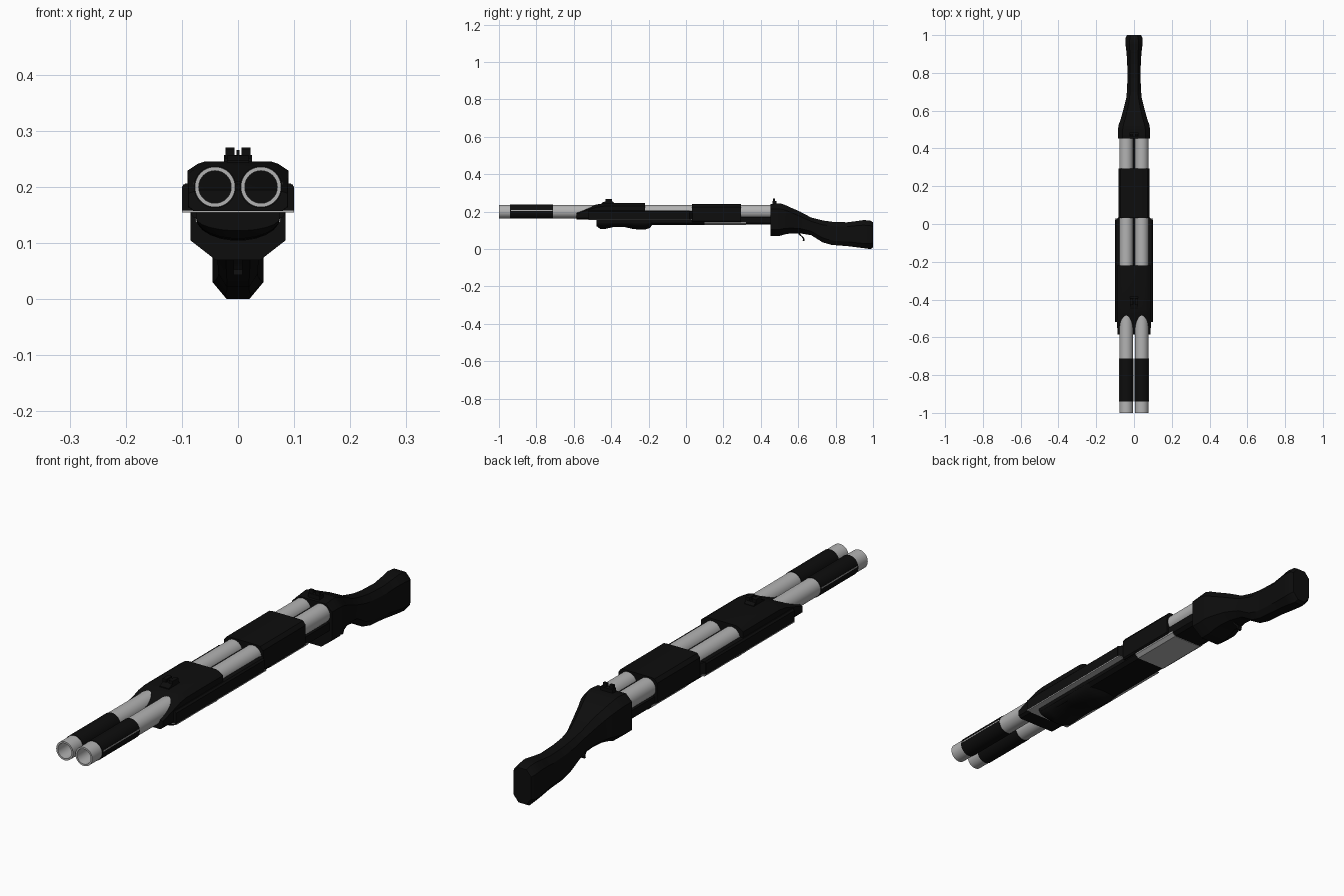
import bpy, bmesh, math


def material(name, v):
    m = bpy.data.materials.new(name)
    m.diffuse_color = (v, v, v, 1)
    return m


BLACK = material("matte black", 0.004)
STEEL = material("light steel", 0.45)


def finish(name, bm, mat, angle=35):
    bmesh.ops.recalc_face_normals(bm, faces=bm.faces)
    me = bpy.data.meshes.new(name)
    bm.to_mesh(me)
    bm.free()
    ob = bpy.data.objects.new(name, me)
    bpy.context.collection.objects.link(ob)
    me.materials.append(mat)
    bpy.ops.object.select_all(action='DESELECT')
    ob.select_set(True)
    bpy.context.view_layer.objects.active = ob
    bpy.ops.object.shade_smooth_by_angle(angle=math.radians(angle))
    return ob


def loft(name, rings, mat, closed=False, angle=35):
    """Skin equal-length rings; cap the ends, or join last to first."""
    bm = bmesh.new()
    vs = [[bm.verts.new(p) for p in r] for r in rings]
    n = len(vs[0])
    pairs = list(zip(vs, vs[1:])) + ([(vs[-1], vs[0])] if closed else [])
    for a, b in pairs:
        for i in range(n):
            j = (i + 1) % n
            bm.faces.new((a[i], a[j], b[j], b[i]))
    if not closed:
        bm.faces.new(vs[0])
        bm.faces.new(vs[-1])
    return finish(name, bm, mat, angle)


def section(y, half):
    """Symmetric ring at y from a right-hand outline running bottom to top."""
    return [(x, y, z) for x, z in half] + [(-x, y, z) for x, z in reversed(half)]


def prism(name, half, y0, y1, mat):
    return loft(name, [section(y0, half), section(y1, half)], mat)


def box(name, x0, x1, y0, y1, z0, z1, mat):
    c = [(x0, z0), (x1, z0), (x1, z1), (x0, z1)]
    return loft(name, [[(x, y, z) for x, z in c] for y in (y0, y1)], mat)


def tube(name, x, z, r_in, r_out, y0, y1, mat, n=40):
    prof = [(r_in, y0), (r_out, y0), (r_out, y1), (r_in, y1)]
    rings = [[(x + r * math.cos(t * math.tau / n), y, z + r * math.sin(t * math.tau / n))
              for t in range(n)] for r, y in prof]
    return loft(name, rings, mat, closed=True)


# Twin barrels with muzzle sleeves and side seams
for s, side in ((-1, "left"), (1, "right")):
    x = 0.041 * s
    tube("barrel_" + side, x, 0.2, 0.029, 0.036, -1, 0.46, STEEL)
    tube("muzzle_sleeve_" + side, x, 0.2, 0.0355, 0.0378, -0.94, -0.712, BLACK)
    xs = sorted((s * 0.076, s * 0.0792))
    box("sleeve_seam_" + side, xs[0], xs[1], -0.935, -0.714, 0.204, 0.208, STEEL)
box("barrel_rib", -0.008, 0.008, -0.56, 0.46, 0.175, 0.21, BLACK)

# Upper handguard with sloped nose
def hood(y, zt, w, wt):
    zm = 0.165 + (zt - 0.165) * 0.8
    return section(y, [(w - 0.01, 0.157), (w, 0.165), (w, zm), (wt + 0.012, zt - 0.004), (wt, zt)])

loft("handguard_hood", [hood(-0.585, 0.195, 0.088, 0.07), hood(-0.48, 0.238, 0.09, 0.06),
                        hood(-0.44, 0.245, 0.09, 0.06), hood(-0.22, 0.245, 0.09, 0.06)], BLACK)

# Wide fore-end body, thin plate and lower rail
prism("forend_body", [(0.1, 0.158), (0.1, 0.2), (0.094, 0.206)], -0.52, 0.02, BLACK)
loft("forend_tail", [section(y, [(w, 0.158), (w, 0.204)]) for y, w in
                     ((0.019, 0.098), (0.035, 0.082))], BLACK)
prism("forend_plate", [(0.1, 0.1545), (0.1, 0.1585)], -0.52, 0.03, STEEL)
prism("lower_rail", [(0.06, 0.128), (0.074, 0.14), (0.074, 0.156)], -0.47, 0.1, BLACK)

# Pump grip with a rounded underside
def grip(y, zb):
    pts = [(0.075 * math.sin(a), 0.145 - (0.145 - zb) * math.cos(a))
           for a in (math.radians(d) for d in (8, 25, 42, 58, 74, 90))]
    return section(y, pts + [(0.075, 0.156)])

loft("pump_grip", [grip(y, z) for y, z in (
    (-0.478, 0.122), (-0.46, 0.108), (-0.43, 0.108), (-0.39, 0.117), (-0.33, 0.118),
    (-0.28, 0.106), (-0.22, 0.104), (-0.195, 0.112), (-0.18, 0.128))], BLACK)

# Middle clamp, underside bar and loading plate
prism("barrel_clamp", [(0.078, 0.145), (0.083, 0.15), (0.083, 0.225), (0.072, 0.239), (0.06, 0.241)],
      0.033, 0.295, BLACK)
prism("underside_bar", [(0.06, 0.13), (0.074, 0.14), (0.074, 0.172)], 0.05, 0.46, BLACK)
prism("loading_plate", [(0.062, 0.128), (0.076, 0.139), (0.076, 0.1455)], 0.1, 0.32, STEEL)

# Receiver and pistol-grip stock: y, bottom, top, half width, bottom and top half widths, side z range
STOCK = [
    (0.452, 0.07, 0.24, 0.085, 0.04, 0.06, 0.105, 0.215),
    (0.50, 0.07, 0.245, 0.085, 0.04, 0.06, 0.105, 0.215),
    (0.525, 0.078, 0.238, 0.081, 0.038, 0.056, 0.11, 0.21),
    (0.56, 0.084, 0.222, 0.069, 0.033, 0.046, 0.112, 0.196),
    (0.61, 0.084, 0.2, 0.055, 0.028, 0.034, 0.11, 0.175),
    (0.67, 0.074, 0.168, 0.04, 0.022, 0.023, 0.095, 0.148),
    (0.73, 0.036, 0.153, 0.036, 0.02, 0.02, 0.06, 0.13),
    (0.78, 0.022, 0.146, 0.035, 0.02, 0.02, 0.045, 0.123),
    (0.86, 0.016, 0.143, 0.036, 0.02, 0.02, 0.04, 0.12),
    (0.91, 0.01, 0.149, 0.04, 0.022, 0.022, 0.034, 0.125),
    (0.95, 0.005, 0.155, 0.045, 0.022, 0.024, 0.03, 0.128),
    (0.985, 0.0, 0.152, 0.045, 0.02, 0.022, 0.03, 0.125),
    (1.0, 0.008, 0.143, 0.038, 0.016, 0.018, 0.034, 0.12)]
loft("receiver_and_stock",
     [section(y, [(wb, zb), (w, z1), (w, z2), (wt, zt)])
      for y, zb, zt, w, wb, wt, z1, z2 in STOCK], BLACK, angle=30)

# Curved trigger
path = [(0.60, 0.088), (0.612, 0.074), (0.624, 0.064), (0.631, 0.053), (0.628, 0.043)]
loft("trigger", [[(-0.008, y - 0.005, z), (0.008, y - 0.005, z), (0.008, y + 0.004, z),
                  (-0.008, y + 0.004, z)] for y, z in path], BLACK)

# Front sight block and notched rear sight
loft("front_sight_base", [section(y, [(0.02, 0.24), (0.02, z)]) for y, z in
                          ((-0.45, 0.247), (-0.43, 0.256), (-0.395, 0.256), (-0.385, 0.247))], BLACK)
box("front_sight_pin", -0.003, 0.003, -0.425, -0.405, 0.25, 0.266, BLACK)
for s, side in ((-1, "left"), (1, "right")):
    a, b = sorted((s * 0.006, s * 0.022))
    box("front_sight_ear_" + side, a, b, -0.43, -0.395, 0.25, 0.268, BLACK)
    box("rear_sight_ear_" + side, a, b, 0.466, 0.476, 0.235, 0.27, BLACK)
box("rear_sight_base", -0.025, 0.025, 0.462, 0.485, 0.235, 0.257, BLACK)
